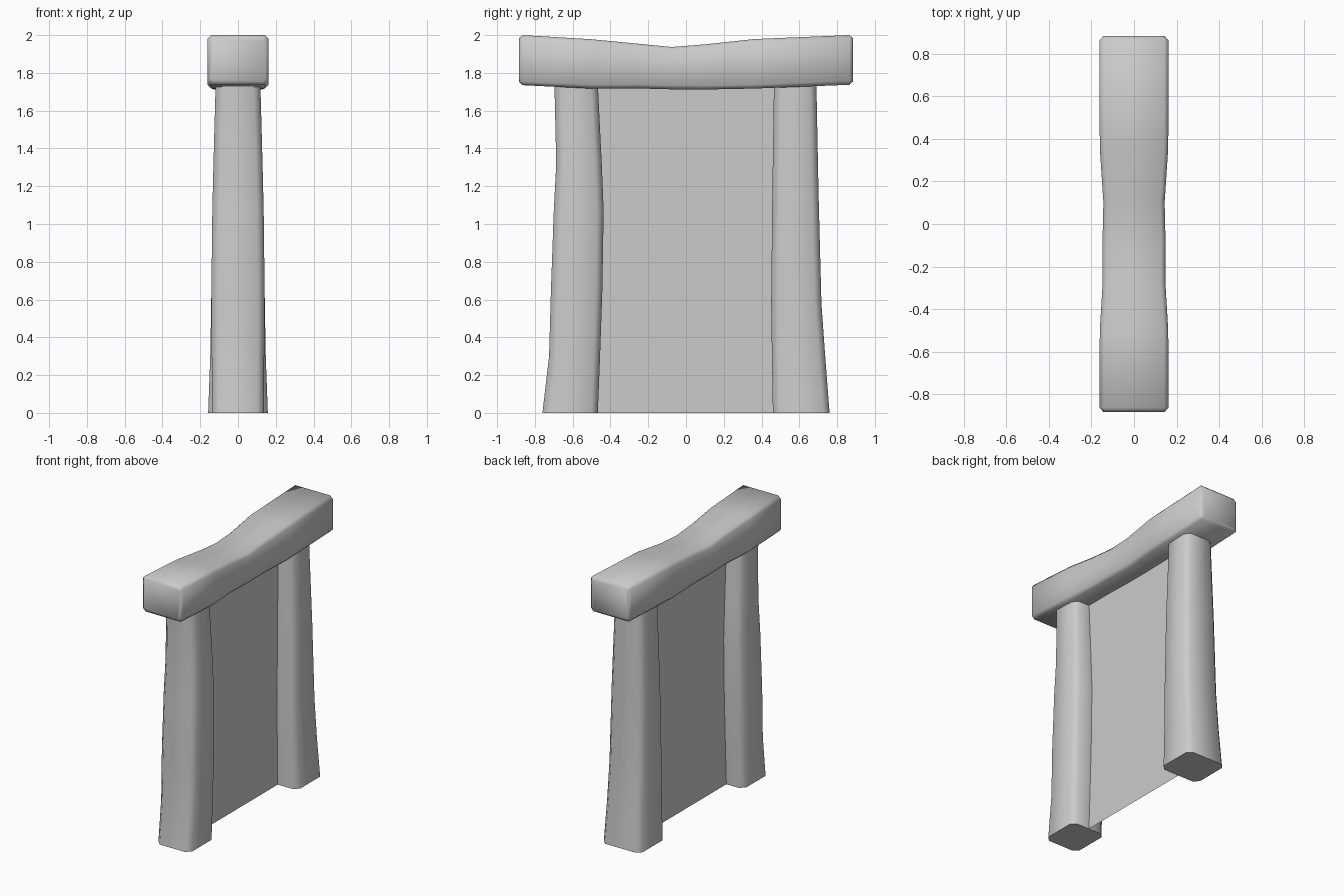
import bpy, bmesh, math

if "Cube" in bpy.data.objects:
    bpy.data.objects.remove(bpy.data.objects["Cube"])


def ring(u0, u1, v0, v1, c):
    """Chamfered rectangle, counter-clockwise in (u, v)."""
    return [(u0 + c, v0), (u1 - c, v0), (u1, v0 + c), (u1, v1 - c),
            (u1 - c, v1), (u0 + c, v1), (u0, v1 - c), (u0, v0 + c)]


def loft(name, rings, angle):
    """Skin a list of point rings, cap both ends and shade smooth."""
    bm = bmesh.new()
    loops = [[bm.verts.new(p) for p in r] for r in rings]
    for a, b in zip(loops, loops[1:]):
        n = len(a)
        for i in range(n):
            j = (i + 1) % n
            bm.faces.new((a[i], a[j], b[j], b[i]))
    bm.faces.new(loops[0])
    bm.faces.new(loops[-1])
    bmesh.ops.recalc_face_normals(bm, faces=bm.faces)
    mesh = bpy.data.meshes.new(name)
    bm.to_mesh(mesh)
    bm.free()
    ob = bpy.data.objects.new(name, mesh)
    bpy.context.collection.objects.link(ob)
    bpy.ops.object.select_all(action='DESELECT')
    ob.select_set(True)
    bpy.context.view_layer.objects.active = ob
    bpy.ops.object.shade_smooth_by_angle(angle=math.radians(angle))
    return ob


def post(name, sections):
    """Sections: height, half width in x, y start, y end."""
    loft(name, [[(x, y, z) for x, y in ring(-w, w, y0, y1, 0.035)]
                for z, w, y0, y1 in sections], 50)


# Two uneven posts
post("front_post", [
    (0.00, 0.137, -0.760, -0.467),
    (0.30, 0.139, -0.725, -0.455),
    (0.65, 0.141, -0.715, -0.443),
    (1.07, 0.136, -0.700, -0.436),
    (1.32, 0.130, -0.687, -0.446),
    (1.76, 0.118, -0.697, -0.468)])
post("back_post", [
    (0.00, 0.158, 0.460, 0.760),
    (0.30, 0.147, 0.455, 0.737),
    (0.58, 0.142, 0.451, 0.717),
    (1.15, 0.134, 0.457, 0.702),
    (1.76, 0.116, 0.466, 0.690)])

# Sagging lintel: y, half width, bottom, top, chamfer
lintel = [
    (-0.885, 0.143, 1.755, 1.983, 0.015),
    (-0.865, 0.162, 1.735, 2.000, 0.020),
    (-0.500, 0.161, 1.717, 1.978, 0.020),
    (-0.270, 0.147, 1.718, 1.956, 0.020),
    (-0.075, 0.148, 1.713, 1.937, 0.020),
    (0.100, 0.144, 1.712, 1.951, 0.020),
    (0.360, 0.161, 1.717, 1.979, 0.020),
    (0.865, 0.162, 1.737, 2.000, 0.020),
    (0.885, 0.143, 1.755, 1.983, 0.015)]
loft("lintel", [[(x, y, z) for x, z in ring(-w, w, z0, z1, c)]
                for y, w, z0, z1, c in lintel], 60)

# Thin sheet filling the opening
mesh = bpy.data.meshes.new("panel")
mesh.from_pydata([(0, -0.47, 0), (0, 0.47, 0), (0, 0.47, 1.73), (0, -0.47, 1.73)],
                 [], [(0, 1, 2, 3)])
panel = bpy.data.objects.new("panel", mesh)
bpy.context.collection.objects.link(panel)
